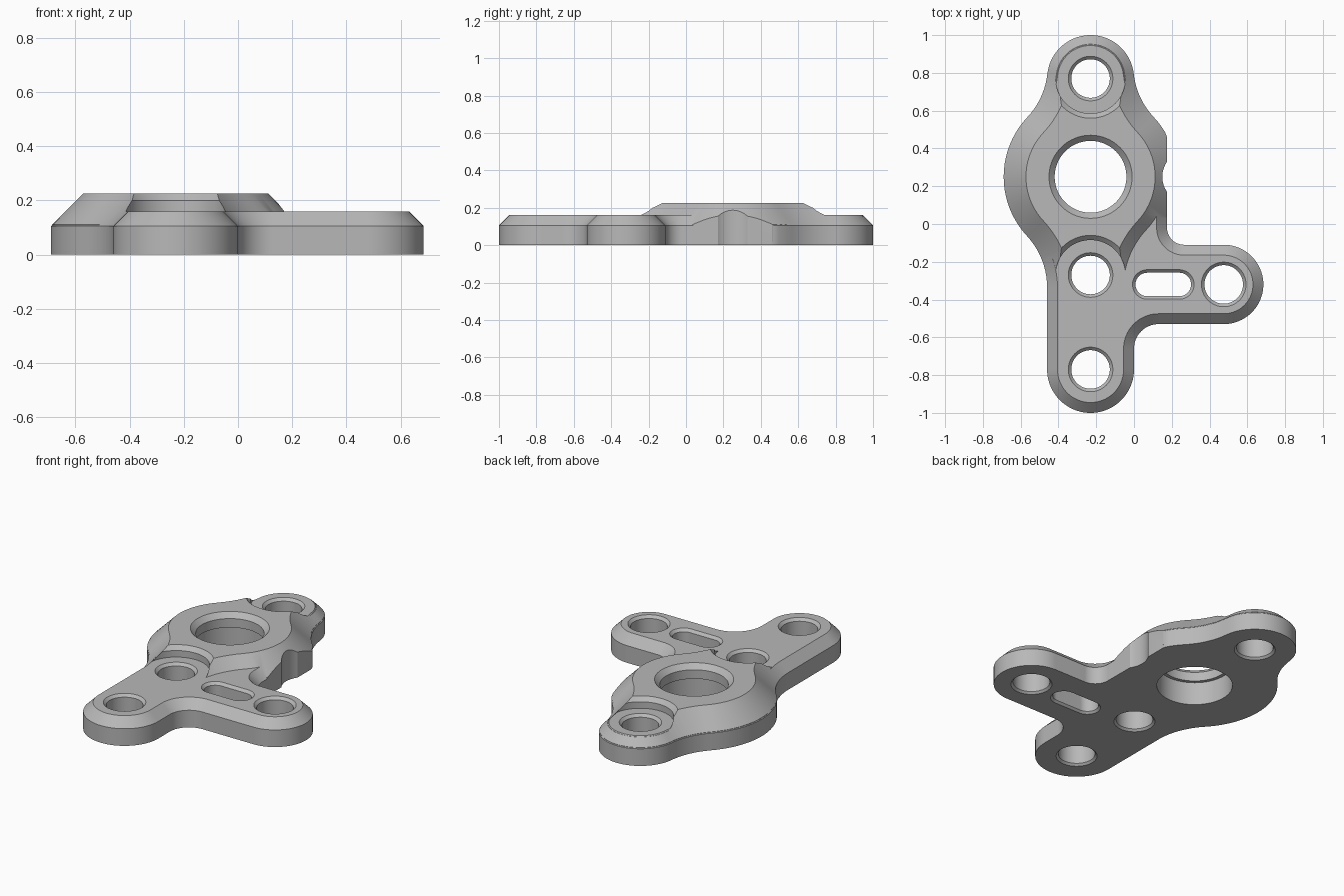
import bpy
from math import pi, cos, sin, ceil, hypot, atan2, acos, sqrt

if "Cube" in bpy.data.objects:
    bpy.data.objects.remove(bpy.data.objects["Cube"], do_unlink=True)

HX, HY = -0.23, 0.25          # hub centre; outlines are relative to it
HUB, LOBE, FILLET, REACH = 0.46, 0.23, 0.4, 0.52

grey = bpy.data.materials.new("light_grey")
grey.use_nodes = True
colour = (0.48, 0.48, 0.48, 1)
grey.diffuse_color = colour
grey.node_tree.nodes["Principled BSDF"].inputs["Base Color"].default_value = colour


def outline(arcs, inset):
    """Points along tangent arcs (cx, cy, r, start, end); falling angles are concave."""
    pts, last = [], None
    for cx, cy, r, a0, a1 in arcs:
        n = max(2, ceil(abs(a1 - a0) / (pi / 40)))
        rr = r - inset if a1 > a0 else r + inset
        for i in range(n + 1):
            a = a0 + (a1 - a0) * i / n
            key = (cx + r * cos(a), cy + r * sin(a))
            if last and hypot(key[0] - last[0], key[1] - last[1]) < 0.003:
                continue
            last = key
            pts.append((HX + cx + rr * cos(a), HY + cy + rr * sin(a), key))
    first = pts[0][2]
    if hypot(first[0] - last[0], first[1] - last[1]) < 0.003:
        pts.pop()
    return [p[:2] for p in pts]


def loft(name, arcs, levels):
    """Solid through (inset, height) levels of one outline."""
    rings = [[(x, y, z) for x, y in outline(arcs, d)] for d, z in levels]
    n = len(rings[0])
    faces = [tuple(reversed(range(n))), tuple(range(n * (len(rings) - 1), n * len(rings)))]
    for k in range(len(rings) - 1):
        for i in range(n):
            j = (i + 1) % n
            faces.append((k * n + i, k * n + j, k * n + n + j, k * n + n + i))
    mesh = bpy.data.meshes.new(name)
    mesh.from_pydata([v for r in rings for v in r], [], faces)
    mesh.materials.append(grey)
    obj = bpy.data.objects.new(name, mesh)
    bpy.context.collection.objects.link(obj)
    return obj


def combine(target, tool, operation):
    mod = target.modifiers.new("combine", "BOOLEAN")
    mod.operation, mod.solver, mod.object = operation, "MANIFOLD", tool
    bpy.context.view_layer.objects.active = target
    bpy.ops.object.modifier_apply(modifier=mod.name)
    bpy.data.objects.remove(tool, do_unlink=True)


def capsule(x, y, half, r):
    return [(x - HX + half, y - HY, r, -pi / 2, pi / 2),
            (x - HX - half, y - HY, r, pi / 2, 3 * pi / 2)]


def cut(target, arcs, levels):
    combine(target, loft("cutter", arcs, levels), "DIFFERENCE")


# Tangent blend between hub and end lobe
d_hub, d_lobe = HUB + FILLET, LOBE + FILLET
fy = (d_hub ** 2 - d_lobe ** 2 + REACH ** 2) / (2 * REACH)
fx = sqrt(d_hub ** 2 - fy ** 2)
ah, al = atan2(fy, fx), atan2(fy - REACH, fx)
lobe_side = [(fx, fy, FILLET, pi + ah, pi + al),
             (0, REACH, LOBE, al, pi - al),
             (-fx, fy, FILLET, -al, -ah)]
half_hub = [(0, 0, HUB, -ah, ah)] + lobe_side
hub_outline = half_hub + [(-x, -y, r, a + pi, b + pi) for x, y, r, a, b in half_hub]

# Base plate with lower arm, side arm and top lobe
wall = 0.405
rc = 0.1
cy = sqrt((HUB - rc) ** 2 - (wall - rc) ** 2)
corner = atan2(cy, wall - rc)
b = acos(d_lobe / d_hub)
plate_outline = [
    (wall - rc, cy, rc, 0, corner),
    (0, 0, HUB, corner, ah), *lobe_side,
    (0, 0, HUB, pi - ah, pi + b),
    (-d_lobe, -d_hub * sin(b), FILLET, b, 0),
    (0, -1.02, LOBE, pi, 2 * pi),
    (0.36, -0.91, 0.13, pi, pi / 2),
    (0.705, -0.57, 0.21, -pi / 2, pi / 2),
    (wall + 0.09, -0.27, 0.09, 1.5 * pi, pi)]
plate = loft("bracket_plate", plate_outline, [(0, 0), (0, 0.105), (0.055, 0.16)])

# Raised hub, cut away round its two neighbouring bolt holes
hub = loft("raised_hub", hub_outline, [(0.004, 0.02), (0.004, 0.111), (0.118, 0.225)])
for side in (1, -1):
    cut(hub, capsule(HX, HY + side * REACH, 0, 0.185),
        [(0, 0.155), (0, 0.2), (-0.035, 0.235)])
combine(plate, hub, "UNION")

# Flat on the hub's side with a shallow round notch
bpy.ops.mesh.primitive_cube_add(size=1, location=(0.374, 0.28, 0.1))
clip = bpy.context.object
clip.scale = (0.4, 0.5, 0.5)
combine(plate, clip, "DIFFERENCE")
cut(plate, capsule(0.29, HY, 0, 0.14), [(0, -0.1), (0, 0.3)])

# Main bore with retaining lip
cut(plate, capsule(HX, HY, 0, 0.19),
    [(-0.02, -0.05), (-0.02, 0.14), (0, 0.14), (0, 0.195), (-0.04, 0.235)])

# Bolt holes and slot, chamfered at both ends
ends = [(-0.032, -0.02), (0, 0.012), (0, 0.144), (-0.036, 0.18)]
for x, y in ((HX, 0.77), (HX, -0.27), (HX, -0.77), (0.475, -0.32)):
    cut(plate, capsule(x, y, 0, 0.102), ends)
cut(plate, capsule(0.155, -0.32, 0.085, 0.062), ends)

# Smooth curved walls, crisp chamfer edges
bpy.ops.object.select_all(action="DESELECT")
plate.select_set(True)
bpy.context.view_layer.objects.active = plate
bpy.ops.object.shade_smooth_by_angle(angle=0.42)
